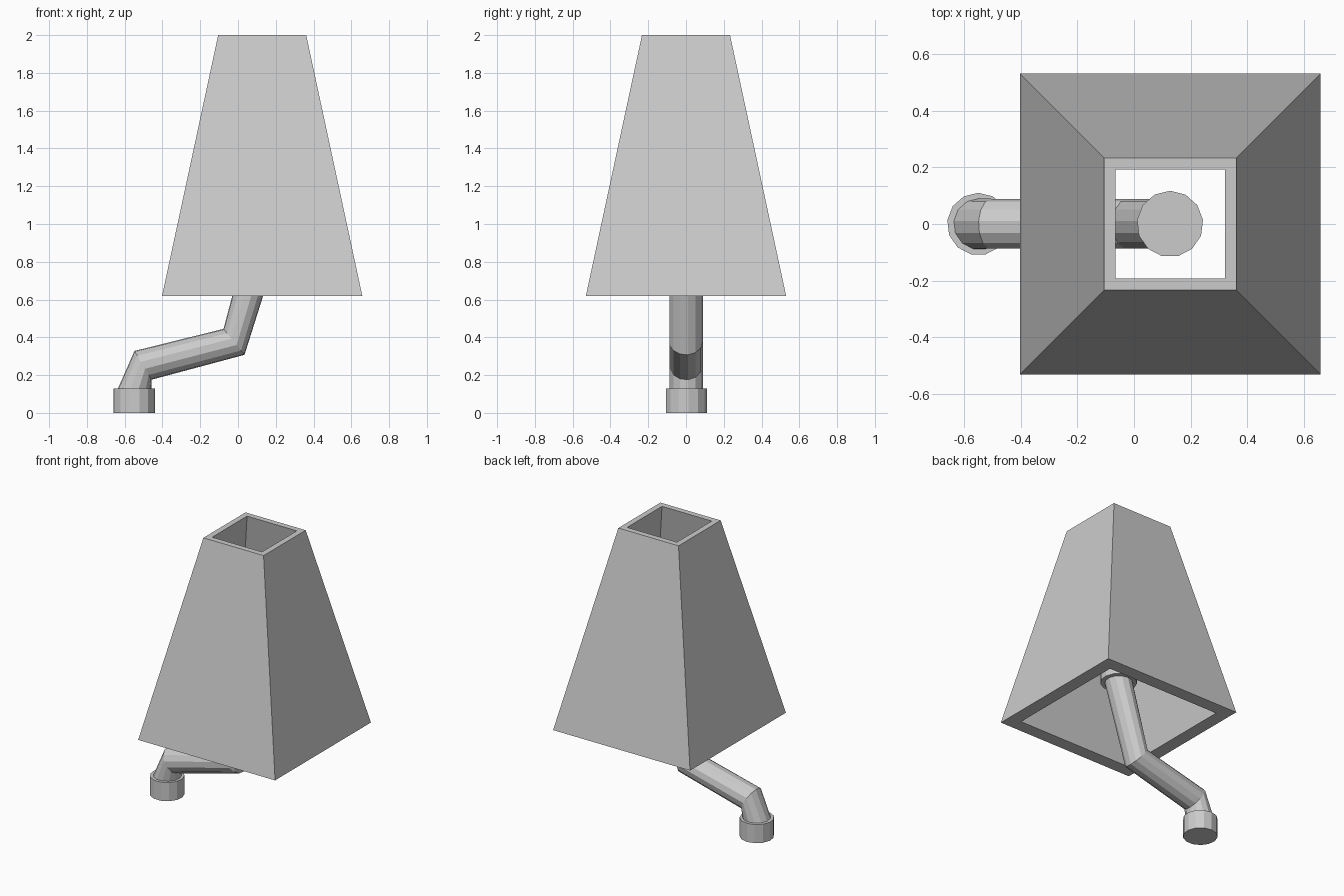
import bpy
from math import sin, cos, pi, radians

if "Cube" in bpy.data.objects:
    bpy.data.objects.remove(bpy.data.objects["Cube"])

SIDES = 13


def mesh_object(name, verts, faces):
    mesh = bpy.data.meshes.new(name)
    mesh.from_pydata(verts, [], faces)
    obj = bpy.data.objects.new(name, mesh)
    bpy.context.collection.objects.link(obj)
    return obj


def loft(name, rings, closed=False):
    """Bridge successive rings; cap the ends, or join last ring to first."""
    n, m = len(rings[0]), len(rings)
    verts = [v for ring in rings for v in ring]
    faces = []
    for k in range(m if closed else m - 1):
        a, b = k * n, (k + 1) % m * n
        for i in range(n):
            j = (i + 1) % n
            faces.append((a + i, a + j, b + j, b + i))
    if not closed:
        faces.append(tuple(reversed(range(n))))
        faces.append(tuple(range((m - 1) * n, m * n)))
    return mesh_object(name, verts, faces)


def circle(x, z, r, tilt=0):
    """13-sided ring around (x, 0, z), tilted about the y axis."""
    t = radians(tilt)
    ring = []
    for i in range(SIDES):
        a = pi / 2 + 2 * pi * i / SIDES
        u = r * cos(a)
        ring.append((x + u * cos(t), r * sin(a), z - u * sin(t)))
    return ring


def square(x, z, h):
    return [(x + sx * h, sy * h, z) for sx, sy in ((-1, -1), (1, -1), (1, 1), (-1, 1))]


# round foot and round end fitting
loft("base_cap", [circle(-0.549, 0, 0.11), circle(-0.549, 0.13, 0.11)])
loft("upper_cap", [circle(0.127, 0.875, 0.117), circle(0.127, 1.01, 0.117)])

# bent pipe between the two caps
loft("bent_pipe", [
    circle(-0.548, 0.125, 0.09),
    circle(-0.503, 0.252, 0.089, 59.5),
    circle(-0.021, 0.376, 0.089, 51),
    circle(0.127, 0.88, 0.089),
])

# hollow square shade, open at both ends
inner = 0.828
loft("shade", [
    square(0.128, 0.62, 0.53),
    square(0.128, 2.0, 0.233),
    square(0.128, 2.0, 0.233 * inner),
    square(0.128, 0.62, 0.53 * inner),
], closed=True)
